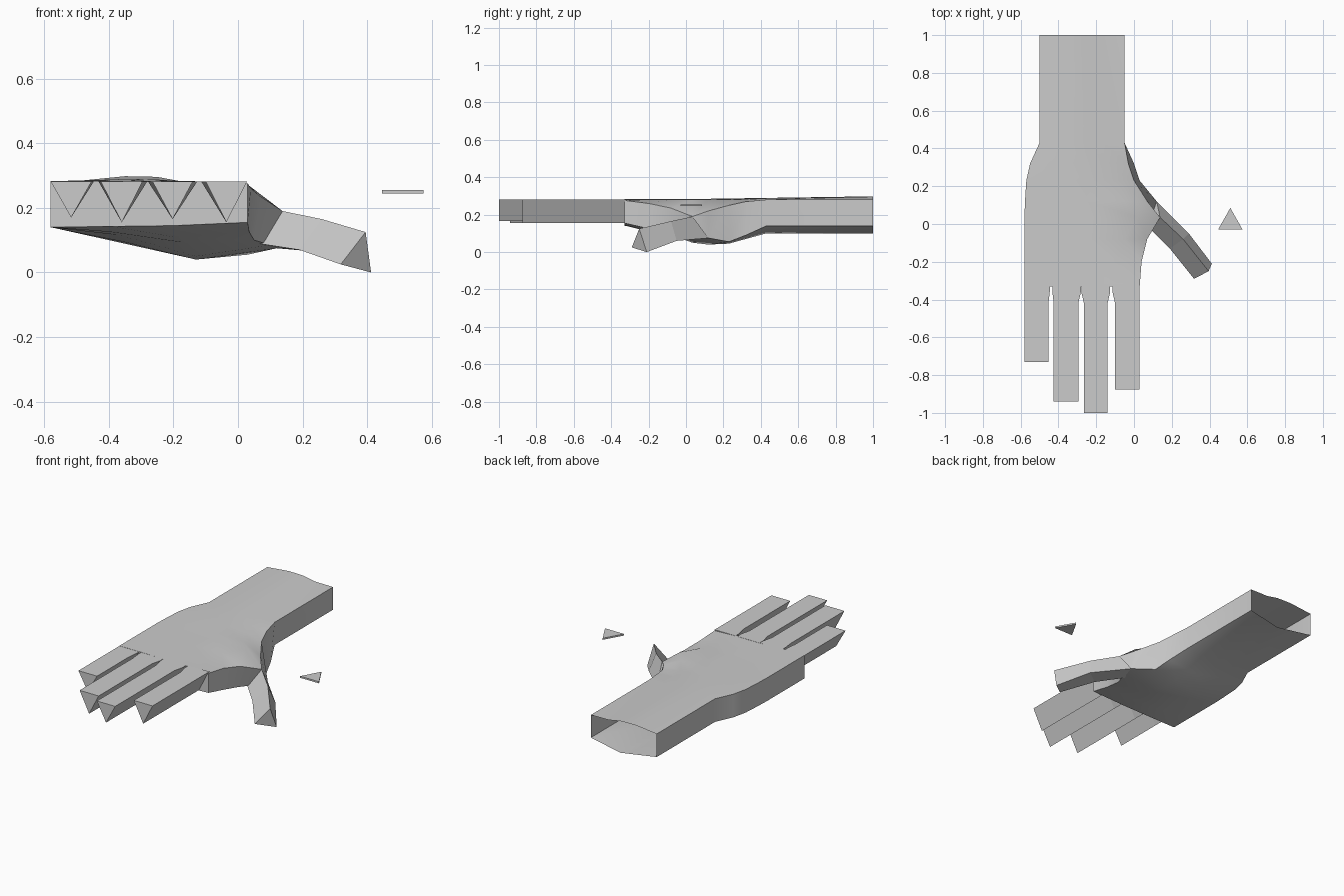
import bpy, bmesh, math
from mathutils import Vector

default_cube = bpy.data.objects.get("Cube")
if default_cube:
    bpy.data.objects.remove(default_cube, do_unlink=True)

grey = bpy.data.materials.new("light grey")
grey.use_nodes = True
colour = (0.6, 0.6, 0.6, 1)
grey.diffuse_color = colour
grey.node_tree.nodes["Principled BSDF"].inputs["Base Color"].default_value = colour


def loft(name, rings, cap_first=True, cap_last=True, smooth=False):
    """Skin a row of equal-sized closed rings into one object."""
    bm = bmesh.new()
    rows = [[bm.verts.new(point) for point in ring] for ring in rings]
    for near, far in zip(rows, rows[1:]):
        count = len(near)
        for i in range(count):
            j = (i + 1) % count
            bm.faces.new((near[i], near[j], far[j], far[i]))
    if cap_first:
        bm.faces.new(rows[0])
    if cap_last:
        bm.faces.new(rows[-1])
    bmesh.ops.recalc_face_normals(bm, faces=bm.faces)
    mesh = bpy.data.meshes.new(name)
    bm.to_mesh(mesh)
    bm.free()
    mesh.materials.append(grey)
    obj = bpy.data.objects.new(name, mesh)
    bpy.context.collection.objects.link(obj)
    if smooth:
        bpy.ops.object.select_all(action="DESELECT")
        obj.select_set(True)
        bpy.context.view_layer.objects.active = obj
        bpy.ops.object.shade_smooth_by_angle(angle=math.radians(32))
    return obj


def hand_section(y, left, ridge, ridge_z, heel, heel_z, deep, deep_z):
    """Cross-section: crowned back, upright outer side, hollow underside."""
    crown = 0.283 + 0.015 * max(0, y)
    side_low = 0.14
    crease = ridge - 0.12
    return [
        Vector((left, y, 0.283)),
        Vector((left * 0.7, y, crown)),
        Vector((left * 0.4 + crease * 0.3, y, crown - 0.002)),
        Vector((crease, y, 0.281)),
        Vector((ridge, y, ridge_z)),
        Vector((heel, y, heel_z)),
        Vector((deep, y, deep_z)),
        Vector(((left + deep) / 2, y, (side_low + deep_z) / 2)),
        Vector((left, y, side_low)),
    ]


# Palm and open wrist, from the wrist opening to the knuckles
stations = [
    (1.0, -0.5, -0.05, 0.28, -0.05, 0.14, -0.25, 0.1),
    (0.43, -0.5, -0.05, 0.28, -0.05, 0.14, -0.25, 0.1),
    (0.32, -0.55, -0.03, 0.27, 0.0, 0.09, -0.17, 0.07),
    (0.23, -0.57, 0.0, 0.25, 0.03, 0.055, -0.13, 0.045),
    (0.12, -0.577, 0.07, 0.22, 0.12, 0.075, -0.13, 0.04),
    (0.035, -0.58, 0.138, 0.19, 0.1, 0.085, -0.13, 0.05),
    (-0.08, -0.58, 0.07, 0.235, 0.05, 0.1, -0.15, 0.09),
    (-0.2, -0.58, 0.04, 0.26, 0.035, 0.125, -0.2, 0.11),
    (-0.33, -0.58, 0.03, 0.276, 0.03, 0.155, -0.2, 0.145),
]
loft("palm_and_wrist", [hand_section(*s) for s in stations],
     cap_first=False, smooth=True)


def finger(name, x_left, x_right, tip_y, low_z, web_left, web_right):
    """Triangular finger whose root widens to meet its neighbours."""
    def section(y, a, b):
        top = 0.282
        return [(a, y, top), (b, y, top), ((x_left + x_right) / 2, y, low_z)]
    loft(name, [
        section(-0.32, x_left - web_left, x_right + web_right),
        section(-0.36, x_left - web_left, x_right + web_right),
        section(-0.42, x_left, x_right),
        section(tip_y, x_left, x_right),
    ])


web = 0.014
finger("little_finger", -0.58, -0.453, -0.73, 0.17, 0, web / 2)
finger("ring_finger", -0.425, -0.295, -0.94, 0.155, web / 2, web)
finger("middle_finger", -0.265, -0.14, -1.0, 0.165, web, web)
finger("index_finger", -0.1, 0.028, -0.875, 0.155, web, 0)

# Thumb: ridge, back edge and lower front edge at root, knuckle and tip
loft("thumb", [
    [(0.138, 0.035, 0.19), (0.12, 0.12, 0.075), (0.06, 0.0, 0.09)],
    [(0.26, -0.08, 0.165), (0.29, -0.05, 0.06), (0.19, -0.13, 0.07)],
    [(0.395, -0.25, 0.125), (0.412, -0.21, 0.0), (0.318, -0.29, 0.025)],
])

# Small loose triangular plate beside the thumb
loft("triangle_plate", [
    [(0.445, -0.03, z), (0.575, -0.03, z), (0.51, 0.085, z)]
    for z in (0.245, 0.255)
])
